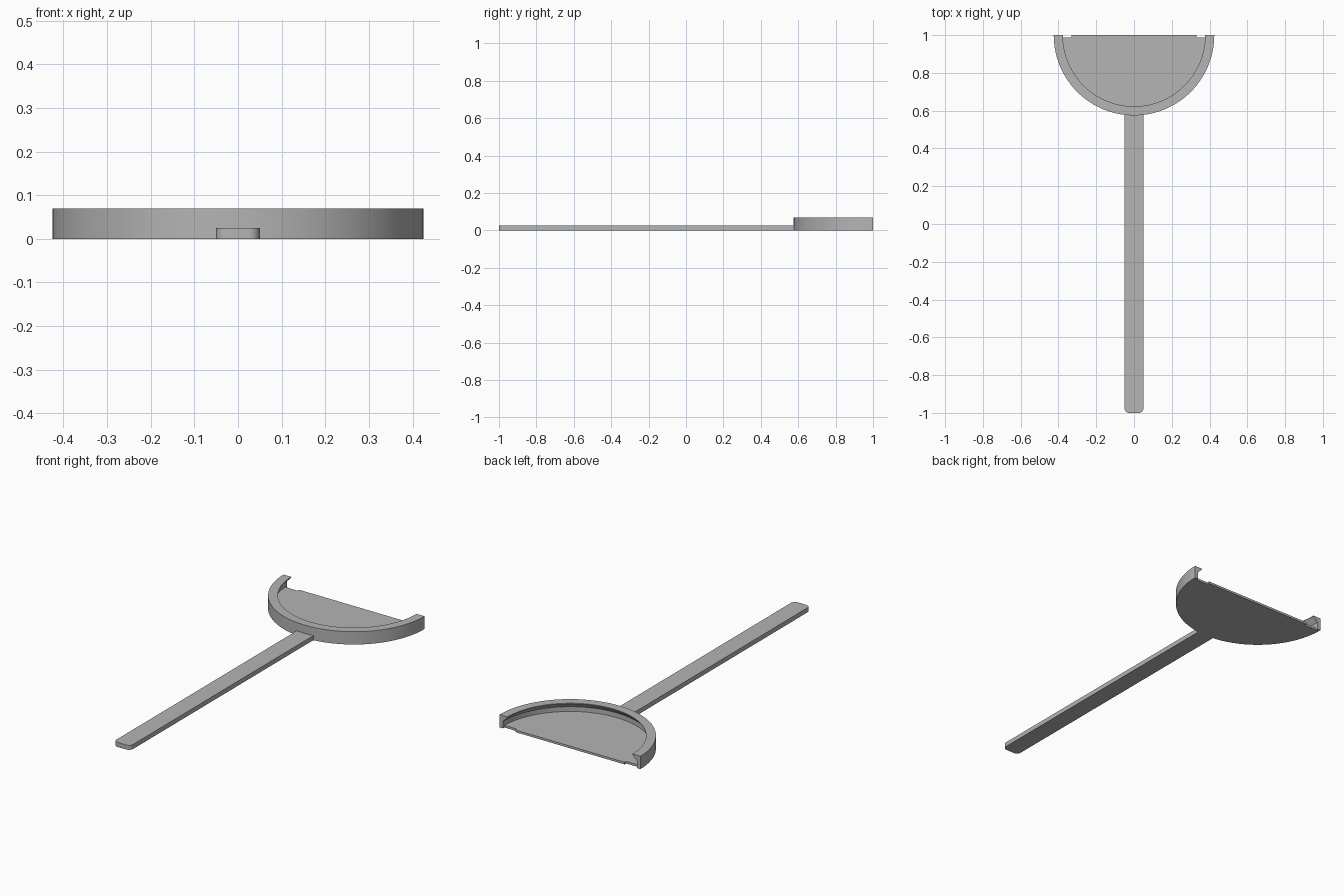
import bpy
import bmesh
from math import sin, cos, pi
from mathutils import Matrix, Vector

cube = bpy.data.objects.get("Cube")
if cube:
    bpy.data.objects.remove(cube, do_unlink=True)

# Main sizes
CENTRE_Y = 1.0
OUTER, INNER, LIP = 0.425, 0.405, 0.377
RIM_TOP, LIP_EDGE, LIP_ROOT = 0.07, 0.067, 0.038
FLOOR_TOP, HANDLE_TOP = 0.012, 0.025
HANDLE_HALF, CORNER = 0.05, 0.025
SEGMENTS = 72

grey = bpy.data.materials.new("plain grey")
grey.use_nodes = True
colour = (0.46, 0.46, 0.46, 1)
grey.diffuse_color = colour
grey.node_tree.nodes["Principled BSDF"].inputs["Base Color"].default_value = colour


def finish(name, bm):
    bmesh.ops.recalc_face_normals(bm, faces=bm.faces)
    mesh = bpy.data.meshes.new(name)
    bm.to_mesh(mesh)
    bm.free()
    mesh.materials.append(grey)
    obj = bpy.data.objects.new(name, mesh)
    bpy.context.collection.objects.link(obj)
    bpy.ops.object.select_all(action='DESELECT')
    obj.select_set(True)
    bpy.context.view_layer.objects.active = obj
    bpy.ops.object.shade_smooth_by_angle(angle=pi / 6)
    return obj


def arc(cx, cy, radius, start, end, steps):
    angles = [start + (end - start) * i / steps for i in range(steps + 1)]
    return [(cx + radius * cos(a), cy + radius * sin(a)) for a in angles]


def plate(name, outline, height):
    """Flat outline on the ground, extruded upward."""
    bm = bmesh.new()
    face = bm.faces.new([bm.verts.new((x, y, 0)) for x, y in outline])
    top = bmesh.ops.extrude_face_region(bm, geom=[face])["geom"]
    moved = [v for v in top if isinstance(v, bmesh.types.BMVert)]
    bmesh.ops.translate(bm, verts=moved, vec=(0, 0, height))
    return finish(name, bm)


# Half-round rim with an undercut lip, swept from its section
section = [(INNER, 0), (OUTER, 0), (OUTER, RIM_TOP), (LIP, RIM_TOP),
           (LIP, LIP_EDGE), (INNER, LIP_ROOT)]
bm = bmesh.new()
rings = []
for i in range(SEGMENTS + 1):
    turn = Matrix.Rotation(-pi * i / SEGMENTS, 3, 'Z')
    rings.append([bm.verts.new(turn @ Vector((r, 0, z)) + Vector((0, CENTRE_Y, 0)))
                  for r, z in section])
count = len(section)
for a, b in zip(rings, rings[1:]):
    for j in range(count):
        k = (j + 1) % count
        bm.faces.new((a[j], a[k], b[k], b[j]))
bm.faces.new(rings[0])
bm.faces.new(rings[-1])
finish("tray_rim", bm)

# Tray floor, notched at both ends of its straight edge
NOTCH_X, NOTCH_Y = 0.33, CENTRE_Y - 0.013
floor = arc(0, CENTRE_Y, INNER, pi, 2 * pi, SEGMENTS)[1:-1]
floor = ([(-NOTCH_X, CENTRE_Y), (-NOTCH_X, NOTCH_Y), (-INNER, NOTCH_Y)] + floor
         + [(INNER, NOTCH_Y), (NOTCH_X, NOTCH_Y), (NOTCH_X, CENTRE_Y)])
plate("tray_floor", floor, FLOOR_TOP)

# Long flat handle with rounded front corners
inset = HANDLE_HALF - CORNER
handle = (arc(-inset, CORNER - 1, CORNER, pi, 1.5 * pi, 8)
          + arc(inset, CORNER - 1, CORNER, 1.5 * pi, 2 * pi, 8)
          + [(HANDLE_HALF, 0.585), (-HANDLE_HALF, 0.585)])
plate("handle", handle, HANDLE_TOP)
